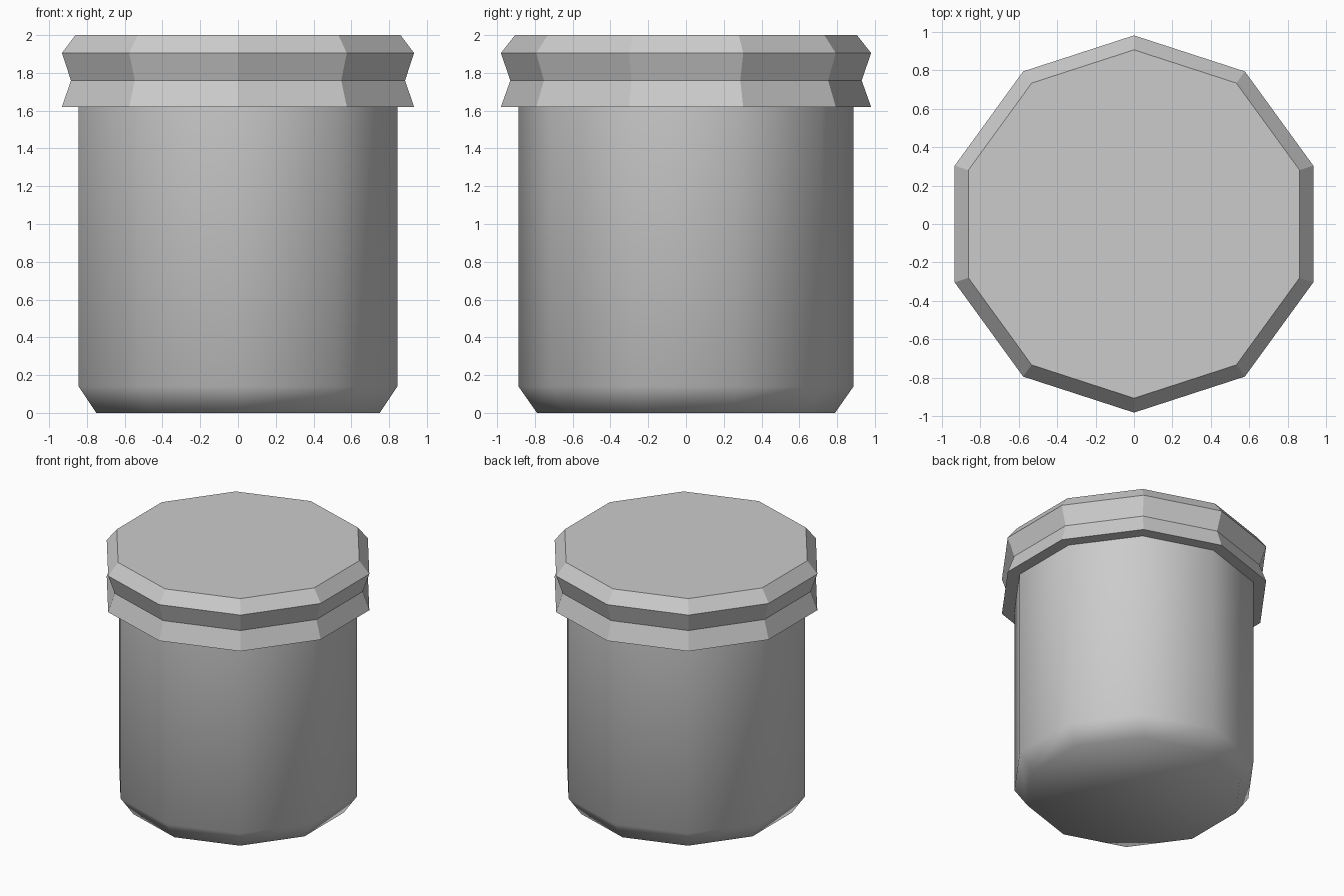
import bpy
import bmesh
from math import cos, sin, pi

if "Cube" in bpy.data.objects:
    bpy.data.objects.remove(bpy.data.objects["Cube"])

SIDES = 10


def lathe(name, profile, smooth, cap_first=True, cap_last=True):
    """Stack ten-sided rings given as (radius, z), bottom to top."""
    bm = bmesh.new()
    rings = []
    for r, z in profile:
        rings.append([bm.verts.new((r * cos(pi / 2 + 2 * pi * i / SIDES),
                                    r * sin(pi / 2 + 2 * pi * i / SIDES), z))
                      for i in range(SIDES)])
    for low, high in zip(rings, rings[1:]):
        for i in range(SIDES):
            j = (i + 1) % SIDES
            bm.faces.new((low[i], low[j], high[j], high[i]))
    if cap_first:
        bm.faces.new(rings[0][::-1])
    if cap_last:
        bm.faces.new(rings[-1])
    for f in bm.faces:
        f.smooth = smooth
    mesh = bpy.data.meshes.new(name)
    bm.to_mesh(mesh)
    bm.free()
    obj = bpy.data.objects.new(name, mesh)
    bpy.context.collection.objects.link(obj)
    return obj


# Smooth jar body with a bevelled foot, open under the lid
lathe("jar_body", [(0.789, 0), (0.887, 0.14), (0.887, 1.62)], True, cap_last=False)

# Flat-shaded lid with a waist groove and a bevelled top
lathe("lid", [(0.98, 1.62), (0.93, 1.76), (0.98, 1.905), (0.905, 2.0)], False)
